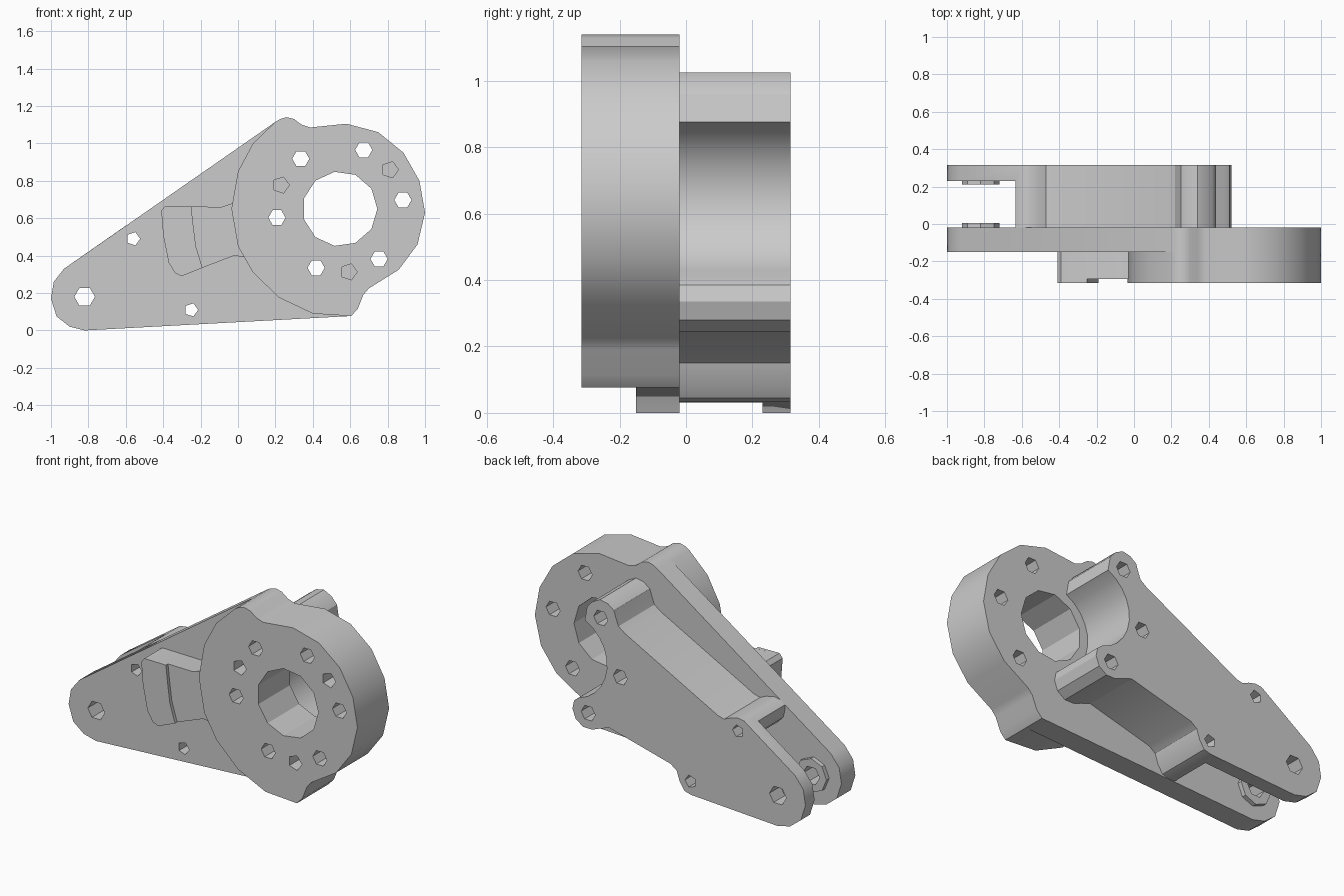
import bpy, bmesh
from math import cos, sin, radians, tau

if "Cube" in bpy.data.objects:
    bpy.data.objects.remove(bpy.data.objects["Cube"], do_unlink=True)

grey = bpy.data.materials.new("machined grey")
grey.use_nodes = True
grey.diffuse_color = (0.6, 0.6, 0.6, 1)
grey.node_tree.nodes["Principled BSDF"].inputs["Base Color"].default_value = (0.6, 0.6, 0.6, 1)


def ring(cx, cz, r, sides):
    return [(cx + r * cos(tau * i / sides), cz + r * sin(tau * i / sides)) for i in range(sides)]


def arc(cx, cz, r, start, end, steps):
    angles = [radians(start + (end - start) * i / steps) for i in range(steps + 1)]
    return [(cx + r * cos(a), cz + r * sin(a)) for a in angles]


def prisms(name, parts):
    """Extrude (outline, y front, y back) parts along y into one object."""
    bm = bmesh.new()
    for outline, y0, y1 in parts:
        face = bm.faces.new([bm.verts.new((x, y0, z)) for x, z in outline])
        out = bmesh.ops.extrude_face_region(bm, geom=[face])
        moved = [v for v in out["geom"] if isinstance(v, bmesh.types.BMVert)]
        bmesh.ops.translate(bm, verts=moved, vec=(0, y1 - y0, 0))
    bmesh.ops.recalc_face_normals(bm, faces=bm.faces[:])
    mesh = bpy.data.meshes.new(name)
    bm.to_mesh(mesh)
    bm.free()
    mesh.materials.append(grey)
    obj = bpy.data.objects.new(name, mesh)
    bpy.context.collection.objects.link(obj)
    return obj


def cut(obj, parts):
    cutter = prisms("cutter", parts)
    cutter.hide_render = True
    mod = obj.modifiers.new("cut", 'BOOLEAN')
    mod.operation = 'DIFFERENCE'
    mod.solver = 'EXACT'
    mod.object = cutter
    bpy.context.view_layer.objects.active = obj
    bpy.ops.object.modifier_apply(modifier=mod.name)
    bpy.data.objects.remove(cutter, do_unlink=True)


# Key positions: bore centre, pivot at the tip, depth levels
BX, BZ = 0.545, 0.65
TX, TZ = -0.82, 0.18
FRONT, STEP, MID, FORK, BACK = -0.315, -0.15, -0.02, 0.23, 0.315

# Outlines in x, z
tip = [(-0.82, 0), (-0.9, 0.02), (-0.97, 0.075), (-1, 0.17), (-0.985, 0.26), (-0.93, 0.33)]
hub_right = [(0.2, 1.115), (0.225, 1.13), (0.26, 1.14), (0.3, 1.13), (0.34, 1.1), (0.385, 1.085),
             (0.58, 1.105), (0.75, 1.06), (0.885, 0.95), (0.97, 0.8), (1, 0.63),
             (0.96, 0.46), (0.86, 0.325), (0.7, 0.225), (0.67, 0.19), (0.64, 0.115), (0.605, 0.077)]
hub_left = [(0.4, 0.09), (0.22, 0.175), (0.08, 0.31), (0, 0.45), (-0.035, 0.65), (0, 0.85), (0.08, 1)]
upper_ear = [(-0.6, 0.56), (-0.56, 0.567), (-0.51, 0.555), (-0.47, 0.537), (-0.43, 0.547),
             (0.18, 0.87), (0.22, 0.9), (0.235, 0.94), (0.25, 0.985), (0.29, 1.015),
             (0.34, 1.025), (0.39, 1), (0.425, 0.96)]
lower_ear = [(0.51, 0.385), (0.52, 0.335), (0.5, 0.28), (0.45, 0.245), (0.39, 0.245),
             (0.34, 0.265), (0.28, 0.285), (-0.12, 0.18), (-0.16, 0.15), (-0.18, 0.09),
             (-0.21, 0.045), (-0.25, 0.033)]
rib = [(0.05, 0.39), (-0.02, 0.4), (-0.19, 0.335), (-0.3, 0.29), (-0.335, 0.305), (-0.37, 0.36),
       (-0.4, 0.51), (-0.41, 0.64), (-0.39, 0.665), (-0.09, 0.66), (-0.045, 0.675), (0.05, 0.7)]
pad = rib[2:9] + [(-0.25, 0.663), (-0.24, 0.57), (-0.225, 0.45)]
slot = [(-0.65, 0.8), (-0.63, 0.5), (-0.62, 0.46), (-0.58, 0.42), (-0.53, 0.39), (-0.34, 0.18),
        (-0.32, 0.14), (-0.32, 0.09), (-0.29, 0.05), (-0.28, -0.1), (-1.1, -0.1), (-1.1, 0.8)]

# Drilled holes
holes = [(ring(BX, BZ, 0.2, 11), -0.5, 0.5), (ring(TX, TZ, 0.055, 6), -0.5, 0.5)]
holes += [(ring(x, z, 0.037, 5), -0.5, 0.5) for x, z in ((-0.56, 0.49), (-0.25, 0.11))]
for i in range(6):
    a = radians(8 + 60 * i)
    holes.append((ring(BX + 0.34 * cos(a), BZ + 0.34 * sin(a), 0.046, 6), -0.5, 0.5))
for i in range(3):
    a = radians(38 + 120 * i)
    holes.append((ring(BX + 0.34 * cos(a), BZ + 0.34 * sin(a), 0.045, 5), -0.5, -0.17))

# Front arm with hub, and rib with raised pad
hub = prisms("hub", [(hub_right + hub_left, FRONT, STEP)])
front_arm = prisms("front_arm", [(tip + hub_right, STEP, MID)])
rib_block = prisms("rib", [(rib, -0.295, STEP)])
rib_pad = prisms("rib_pad", [(pad, FRONT, -0.295)])

# Rear arm: solid spacer hollowed by the fork slot, scooped around the bore
rear_outline = tip + upper_ear + arc(BX, BZ, 0.25, 115, 255, 10) + lower_ear
rear_arm = prisms("rear_arm", [(rear_outline, MID, BACK)])
cut(rear_arm, [(slot, MID - 0.1, FORK)])

# Pivot washers inside the fork
washer_ring = ring(TX, TZ, 0.1, 8)
front_washer = prisms("front_washer", [(washer_ring, MID, 0.005)])
rear_washer = prisms("rear_washer", [(washer_ring, 0.21, FORK)])

for part in (hub, front_arm, rear_arm, front_washer, rear_washer):
    cut(part, holes)

# Smooth the curved walls, keep the edges crisp
for part in (hub, front_arm, rear_arm, front_washer, rear_washer, rib_block, rib_pad):
    bpy.ops.object.select_all(action='DESELECT')
    part.select_set(True)
    bpy.context.view_layer.objects.active = part
    bpy.ops.object.shade_smooth_by_angle(angle=radians(30))
